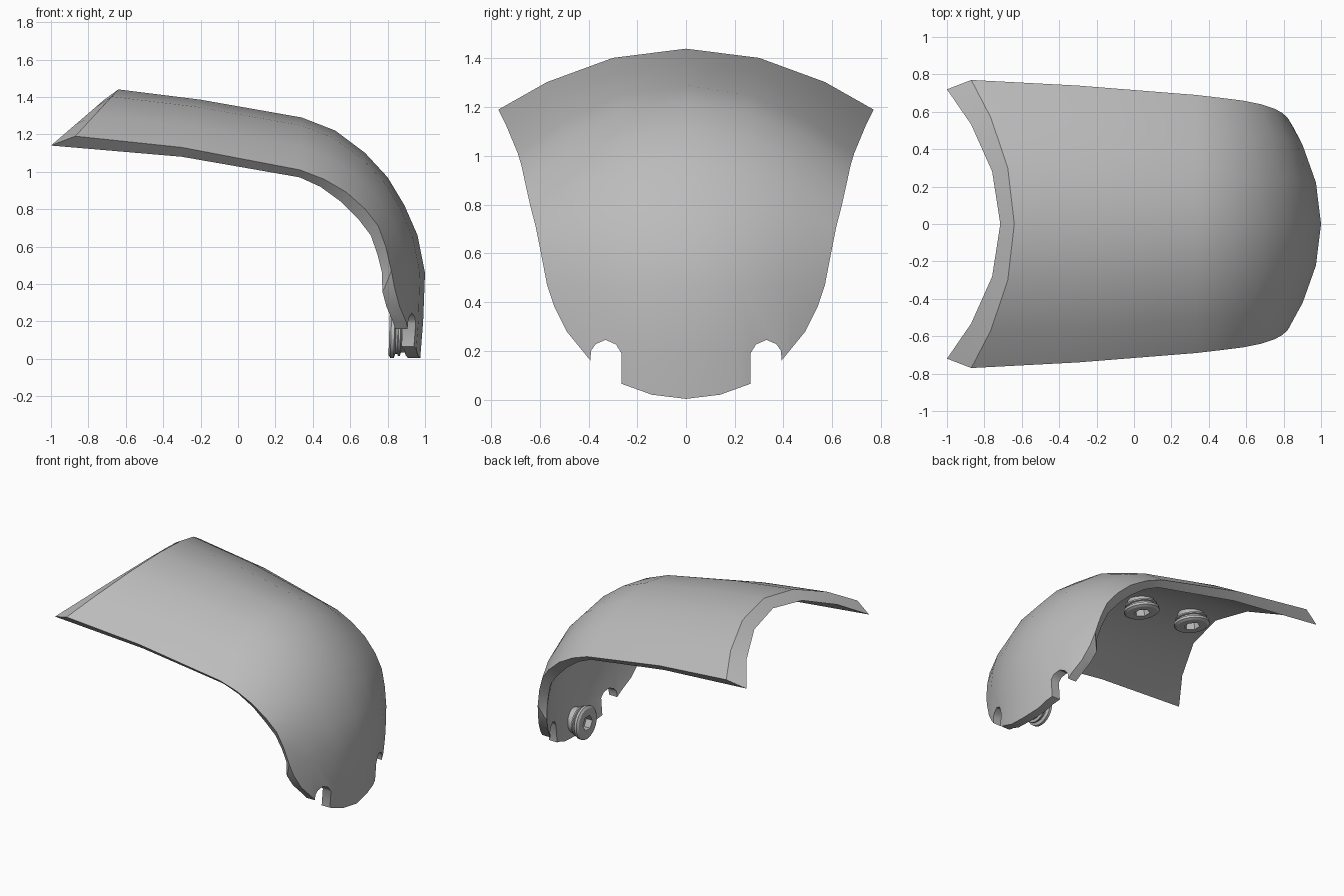
import bpy, bmesh, math
from mathutils import Vector

if "Cube" in bpy.data.objects:
    bpy.data.objects.remove(bpy.data.objects["Cube"])

grey = bpy.data.materials.new("light_grey")
grey.diffuse_color = (0.5, 0.5, 0.5, 1)
grey.use_nodes = True
grey.node_tree.nodes["Principled BSDF"].inputs["Base Color"].default_value = grey.diffuse_color

# Stations along the shell: crown x, crown z, edge x, edge z, half width
OUTER = [(-.64, 1.44, -.87, 1.19, .77), (-.2, 1.385, -.3, 1.13, .74),
         (.34, 1.29, .33, 1.01, .69), (.52, 1.22, .46, .96, .675),
         (.68, 1.10, .58, .89, .66), (.80, .97, .68, .80, .64),
         (.89, .82, .75, .71, .617), (.96, .66, .79, .60, .595),
         (1.0, .46, .82, .47, .57), (.99, .2, .825, .2, .57),
         (.97, -.05, .81, -.05, .57)]
INNER = [(-.715, 1.385, -1.0, 1.14, .72), (-.22, 1.33, -.3, 1.08, .69),
         (.31, 1.235, .33, .97, .645), (.48, 1.165, .44, .92, .63),
         (.635, 1.05, .55, .84, .61), (.75, .93, .645, .745, .595),
         (.835, .79, .71, .66, .575), (.90, .64, .745, .56, .55),
         (.935, .46, .77, .46, .53), (.925, .2, .775, .2, .53),
         (.905, -.05, .76, -.05, .53)]
ACROSS = [-1, -.74, -.39, 0, .39, .74, 1]


def make_object(name, bm):
    bmesh.ops.recalc_face_normals(bm, faces=bm.faces)
    mesh = bpy.data.meshes.new(name)
    bm.to_mesh(mesh)
    bm.free()
    mesh.materials.append(grey)
    ob = bpy.data.objects.new(name, mesh)
    bpy.context.collection.objects.link(ob)
    return ob


def smooth(ob, angle):
    bpy.ops.object.select_all(action='DESELECT')
    ob.select_set(True)
    bpy.context.view_layer.objects.active = ob
    bpy.ops.object.shade_smooth_by_angle(angle=math.radians(angle))


def skin(bm, stations):
    """Grid of vertices with a parabolic arch at every station."""
    return [[bm.verts.new((cx + (ex - cx) * t * t, w * t, cz + (ez - cz) * t * t))
             for t in ACROSS] for cx, cz, ex, ez, w in stations]


# Curved shell: outer and inner skins joined by a rim
bm = bmesh.new()
out, inn = skin(bm, OUTER), skin(bm, INNER)
for g in (out, inn):
    for a, b in zip(g, g[1:]):
        for j in range(len(ACROSS) - 1):
            bm.faces.new((a[j], a[j + 1], b[j + 1], b[j]))


def border(g):
    return (g[0] + [r[-1] for r in g[1:]] + g[-1][-2::-1]
            + [r[0] for r in g[-2:0:-1]])


bo, bi = border(out), border(inn)
for k in range(len(bo)):
    n = (k + 1) % len(bo)
    bm.faces.new((bo[k], bo[n], bi[n], bi[k]))
shell = make_object("curved_shell", bm)

# Trim the lower end to a tongue with a rounded notch on each side
half = [(1, .40), (.60, .50), (.57, .47), (.54, .38), (.49, .28), (.392, .16),
        (.39, .20), (.37, .228), (.33, .245), (.287, .226), (.265, .19),
        (.265, .065), (.14, .02)]
outline = [(1, -.3)] + half + [(0, .003)]
outline += [(-y, z) for y, z in reversed(half)] + [(-1, -.3)]
bm = bmesh.new()
face = bm.faces.new([bm.verts.new((.5, y, z)) for y, z in outline])
ext = bmesh.ops.extrude_face_region(bm, geom=[face])
bmesh.ops.translate(bm, vec=(.9, 0, 0),
                    verts=[v for v in ext["geom"] if isinstance(v, bmesh.types.BMVert)])
cutter = make_object("end_cutter", bm)
cutter.hide_render = True
mod = shell.modifiers.new("trim", 'BOOLEAN')
mod.operation, mod.object, mod.solver = 'DIFFERENCE', cutter, 'EXACT'
bpy.context.view_layer.objects.active = shell
bpy.ops.object.modifier_apply(modifier=mod.name)
bpy.data.objects.remove(cutter)
smooth(shell, 35)


# Flanged studs with a hexagonal socket, turned around their axis
STUD = [(.105, 0), (.12, .01), (.12, .028), (.098, .036), (.098, .046),
        (.108, .05), (.108, .06), (.09, .066), (.09, .13)]


def stud(name, tip, axis, n=24):
    bm = bmesh.new()

    def ring(radius, h, hexagonal=False):
        vs = []
        for i in range(n):
            a = 2 * math.pi * i / n
            r = radius
            if hexagonal:
                r *= math.cos(math.pi / 6) / math.cos(a % (math.pi / 3) - math.pi / 6)
            vs.append(bm.verts.new((r * math.cos(a), r * math.sin(a), h)))
        return vs

    rings = [ring(.055, .05, True), ring(.055, 0, True)] + [ring(r, h) for r, h in STUD]
    for a, b in zip(rings, rings[1:]):
        for i in range(n):
            k = (i + 1) % n
            bm.faces.new((a[i], a[k], b[k], b[i]))
    bm.faces.new(rings[0])
    bm.faces.new(rings[-1])
    ob = make_object(name, bm)
    ob.location = tip
    ob.rotation_euler = Vector(axis).to_track_quat('Z', 'Y').to_euler()
    smooth(ob, 30)


stud("lower_stud", (.808, 0, .125), (1, 0, -.03))
stud("middle_stud", (-.07, 0, 1.205), (.15, 0, 1))
stud("front_stud", (-.51, 0, 1.265), (.13, 0, 1))
